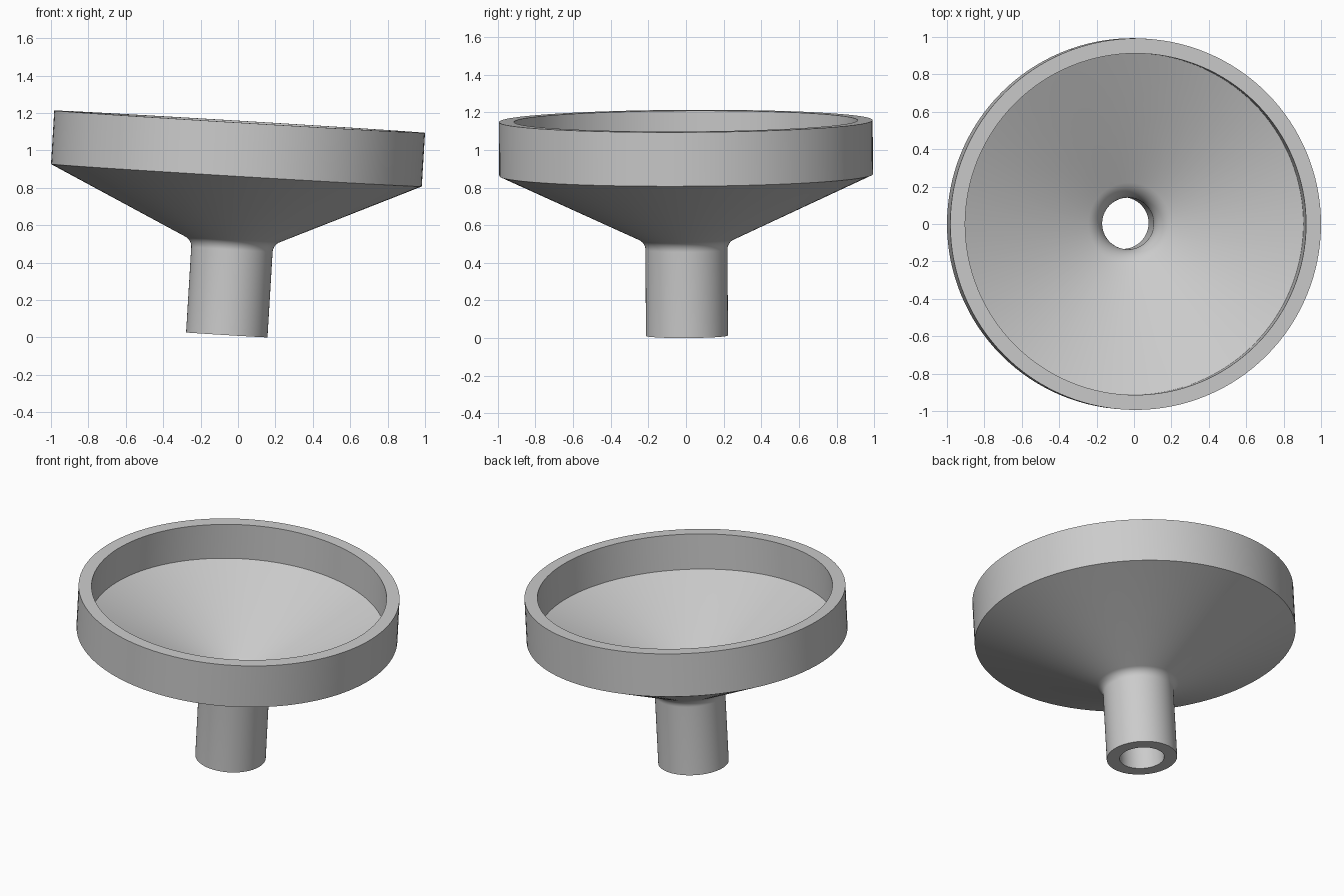
import bpy, bmesh, math
from mathutils import Vector, Matrix

default = bpy.data.objects.get("Cube")
if default:
    bpy.data.objects.remove(default, do_unlink=True)

SIDES = 128
WALL = 0.08
RIM_R, STEM_R = 0.993, 0.218
RIM_BOTTOM, HEIGHT = 0.855, 1.142
SLOPE = math.radians(24.9)
FILLET = 0.06


def cone_z(r, offset=0.0):
    """Height of the cone surface at radius r, shifted by a wall thickness."""
    return RIM_BOTTOM - (RIM_R - r) * math.tan(SLOPE) + offset / math.cos(SLOPE)


def fillet(r, z, radius, steps=10):
    """Arc from the vertical stem wall into the cone, as (radius, height)."""
    turn = math.pi / 2 - SLOPE
    cx, cz = r + radius, z - radius * math.tan(turn / 2)
    return [(cx - radius * math.cos(turn * i / steps),
             cz + radius * math.sin(turn * i / steps)) for i in range(steps + 1)]


# Closed cross-section: outer skin going up, inner skin coming back down
bore_r, bowl_r = STEM_R - WALL, RIM_R - WALL
outer = [(STEM_R, 0)] + fillet(STEM_R, cone_z(STEM_R), FILLET)
outer += [(RIM_R, RIM_BOTTOM), (RIM_R, HEIGHT)]
inner = [(bore_r, 0)] + fillet(bore_r, cone_z(bore_r, WALL), FILLET + WALL)
inner += [(bowl_r, cone_z(bowl_r, WALL)), (bowl_r, HEIGHT)]
profile = outer + inner[::-1]

# Revolve the section around the funnel axis
bm = bmesh.new()
verts = [bm.verts.new((r, 0, z)) for r, z in profile]
edges = [bm.edges.new((v, verts[(i + 1) % len(verts)])) for i, v in enumerate(verts)]
bmesh.ops.spin(bm, geom=verts + edges, cent=(0, 0, 0), axis=(0, 0, 1),
               angle=math.tau, steps=SIDES)
bmesh.ops.remove_doubles(bm, verts=bm.verts, dist=0.0001)
bmesh.ops.recalc_face_normals(bm, faces=bm.faces)

# Lean the funnel slightly to its left
lean = Matrix.Rotation(math.radians(3.45), 4, 'Y') @ Matrix.Rotation(math.radians(0.3), 4, 'X')
bm.transform(Matrix.Translation(Vector((-0.06, 0.005, 0.0135))) @ lean)
mesh = bpy.data.meshes.new("funnel")
bm.to_mesh(mesh)
bm.free()
funnel = bpy.data.objects.new("funnel", mesh)
bpy.context.collection.objects.link(funnel)

# Plain grey material
grey = bpy.data.materials.new("light grey")
grey.use_nodes = True
grey.diffuse_color = (0.6, 0.6, 0.6, 1)
grey.node_tree.nodes["Principled BSDF"].inputs["Base Color"].default_value = (0.6, 0.6, 0.6, 1)
mesh.materials.append(grey)

# Smooth round surfaces with crisp rims
bpy.context.view_layer.objects.active = funnel
funnel.select_set(True)
bpy.ops.object.shade_smooth_by_angle(angle=math.radians(30))
